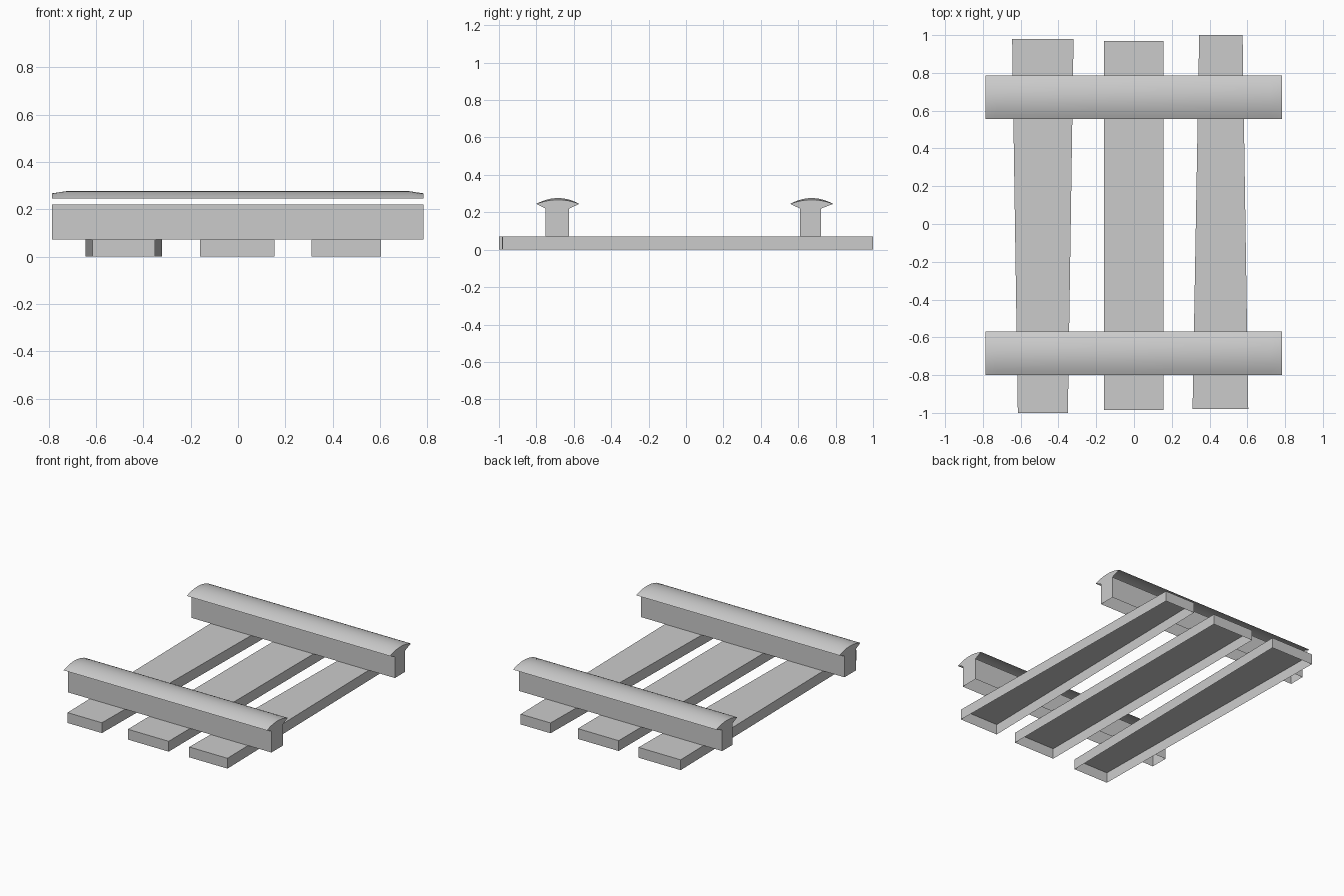
import bpy, bmesh, math

cube = bpy.data.objects.get("Cube")
if cube:
    bpy.data.objects.remove(cube, do_unlink=True)

grey = bpy.data.materials.new("plain_grey")
grey.use_nodes = True
COLOR = (0.6, 0.6, 0.6, 1)
grey.diffuse_color = COLOR
grey.node_tree.nodes["Principled BSDF"].inputs["Base Color"].default_value = COLOR


def finish(bm, name):
    mesh = bpy.data.meshes.new(name)
    bm.to_mesh(mesh)
    bm.free()
    mesh.materials.append(grey)
    obj = bpy.data.objects.new(name, mesh)
    bpy.context.collection.objects.link(obj)
    bpy.ops.object.select_all(action='DESELECT')
    obj.select_set(True)
    bpy.context.view_layer.objects.active = obj
    bpy.ops.object.shade_smooth_by_angle(angle=math.radians(30))
    return obj


def shell(name, outline, z0, z1, top):
    """Upright walls around a counter-clockwise outline, with an optional top."""
    bm = bmesh.new()
    low = [bm.verts.new((x, y, z0)) for x, y in outline]
    high = [bm.verts.new((x, y, z1)) for x, y in outline]
    for i in range(len(outline)):
        j = (i + 1) % len(outline)
        bm.faces.new((low[i], low[j], high[j], high[i]))
    if top:
        bm.faces.new(high)
    return finish(bm, name)


def cap(name, x0, x1, y0, y1, wall0, wall1):
    """Curved sheet over a beam, drooping at both ends, with closed gable ends."""
    bm = bmesh.new()
    steps = 12
    rows = []
    for x, rise in ((x0, .022), (x0 + .06, .031), (x1 - .06, .031), (x1, .022)):
        row = []
        for i in range(steps + 1):
            t = i / steps
            z = .245 + rise * (1 - (2 * t - 1) ** 2)
            row.append(bm.verts.new((x, y0 + (y1 - y0) * t, z)))
        rows.append(row)
    for a, b in zip(rows, rows[1:]):
        for i in range(steps):
            bm.faces.new((a[i], b[i], b[i + 1], a[i + 1]))
    # Gable ends reach down to the beam
    for row, x, outward in ((rows[0], x0, -1), (rows[-1], x1, 1)):
        foot = [bm.verts.new((x, y, .22)) for y in (wall1, wall0)]
        loop = row + foot
        bm.faces.new(loop if outward < 0 else loop[::-1])
    return finish(bm, name)


# Three long boards, open underneath: front y, back y, front x pair, back x pair
boards = {
    "right_board": (-1.0, .98, (-.615, -.35), (-.645, -.32)),
    "middle_board": (-.985, .97, (-.16, .155), (-.16, .155)),
    "left_board": (-.98, 1.0, (.31, .605), (.345, .575)),
}
for name, (yf, yb, front, back) in boards.items():
    shell(name, [(front[0], yf), (front[1], yf), (back[1], yb), (back[0], yb)],
          0, .072, True)

# Two cross beams with rounded caps
for side, y0, y1, w0, w1 in (("front", -.8, -.57, -.75, -.625),
                             ("back", .557, .787, .61, .722)):
    x0, x1 = -.785, .783
    shell(side + "_beam", [(x0, w0), (x1, w0), (x1, w1), (x0, w1)], .072, .22, False)
    cap(side + "_cap", x0, x1, y0, y1, w0, w1)
